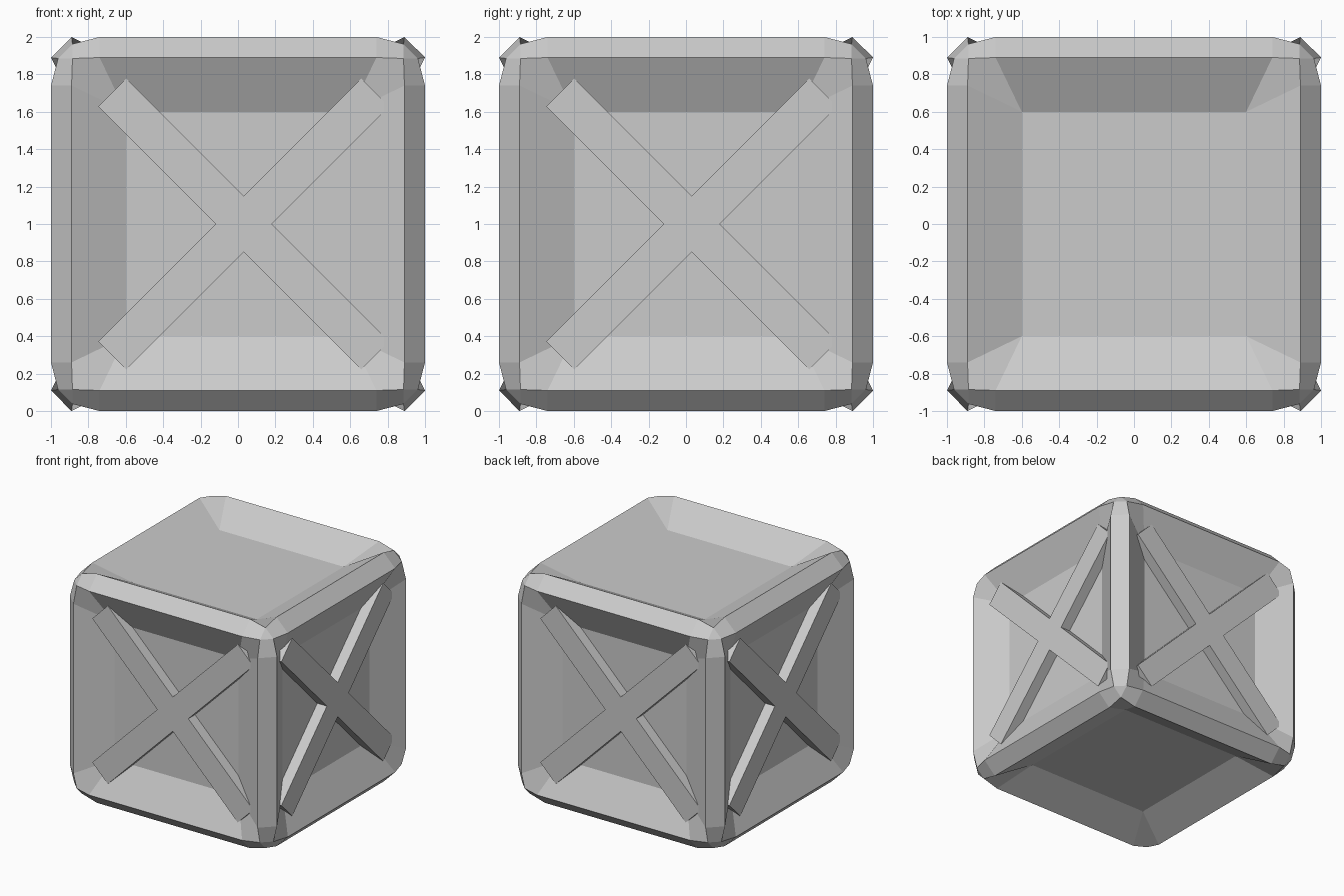
import bpy, bmesh, math
from itertools import product
from mathutils import Vector, Matrix

if "Cube" in bpy.data.objects:
    bpy.data.objects.remove(bpy.data.objects["Cube"])

R, E, P, D = 0.89, 0.74, 0.60, 0.85   # rim, straight edge end, panel half size, panel depth
C, H = 0.885, 0.962                   # softened corner point


def finish(bm, name):
    bmesh.ops.remove_doubles(bm, verts=bm.verts, dist=1e-4)
    bmesh.ops.dissolve_limit(bm, angle_limit=math.radians(0.5), verts=bm.verts, edges=bm.edges)
    bmesh.ops.recalc_face_normals(bm, faces=bm.faces)
    me = bpy.data.meshes.new(name)
    bm.to_mesh(me)
    bm.free()
    ob = bpy.data.objects.new(name, me)
    bpy.context.collection.objects.link(ob)
    return ob


# One third of a crate octant: quarter panel, slopes, corner slope, edge chamfer
patch = [
    [(0, 0, D), (P, 0, D), (P, P, D), (0, P, D)],
    [(P, 0, D), (R, 0, 1), (R, E, 1), (P, P, D)],
    [(0, P, D), (P, P, D), (E, R, 1), (0, R, 1)],
    [(P, P, D), (R, E, 1), (C, C, H), (E, R, 1)],
    [(R, 0, 1), (1, 0, R), (1, E, R), (R, E, 1)],
    [(R, E, 1), (1, E, R), (H, C, C), (C, C, H)],
]

# Crate body: cycle the axes, then mirror to all eight octants
bm = bmesh.new()
for s in product((1, -1), repeat=3):
    faces = [[p[k:] + p[:k] for p in f] for f in patch for k in range(3)]
    faces.append([(C, C, H), (H, C, C), (C, H, C)])
    for f in faces:
        bm.faces.new([bm.verts.new([a * b for a, b in zip(p, s)]) for p in f])
body = finish(bm, "crate_body")
body.location.z = 1

# Crossed braces on the four upright sides, set slightly to the right
w, L = 0.106, 0.994
arm = [Vector((w, -w)), Vector((L, -w)), Vector((L, w))]
for i, side in enumerate(("front", "right", "back", "left")):
    bm = bmesh.new()
    outline = []
    for k in range(4):
        rot = Matrix.Rotation(math.radians(45 + 90 * k), 2)
        outline += [rot @ p for p in arm]
    face = bm.faces.new([bm.verts.new((p.x + 0.03, -0.943, p.y)) for p in outline])
    ext = bmesh.ops.extrude_face_region(bm, geom=[face], use_keep_orig=True)
    verts = [g for g in ext["geom"] if isinstance(g, bmesh.types.BMVert)]
    bmesh.ops.translate(bm, verts=verts, vec=(0, 0.12, 0))
    brace = finish(bm, side + "_cross_brace")
    brace.location.z = 1
    brace.rotation_euler.z = i * math.pi / 2
